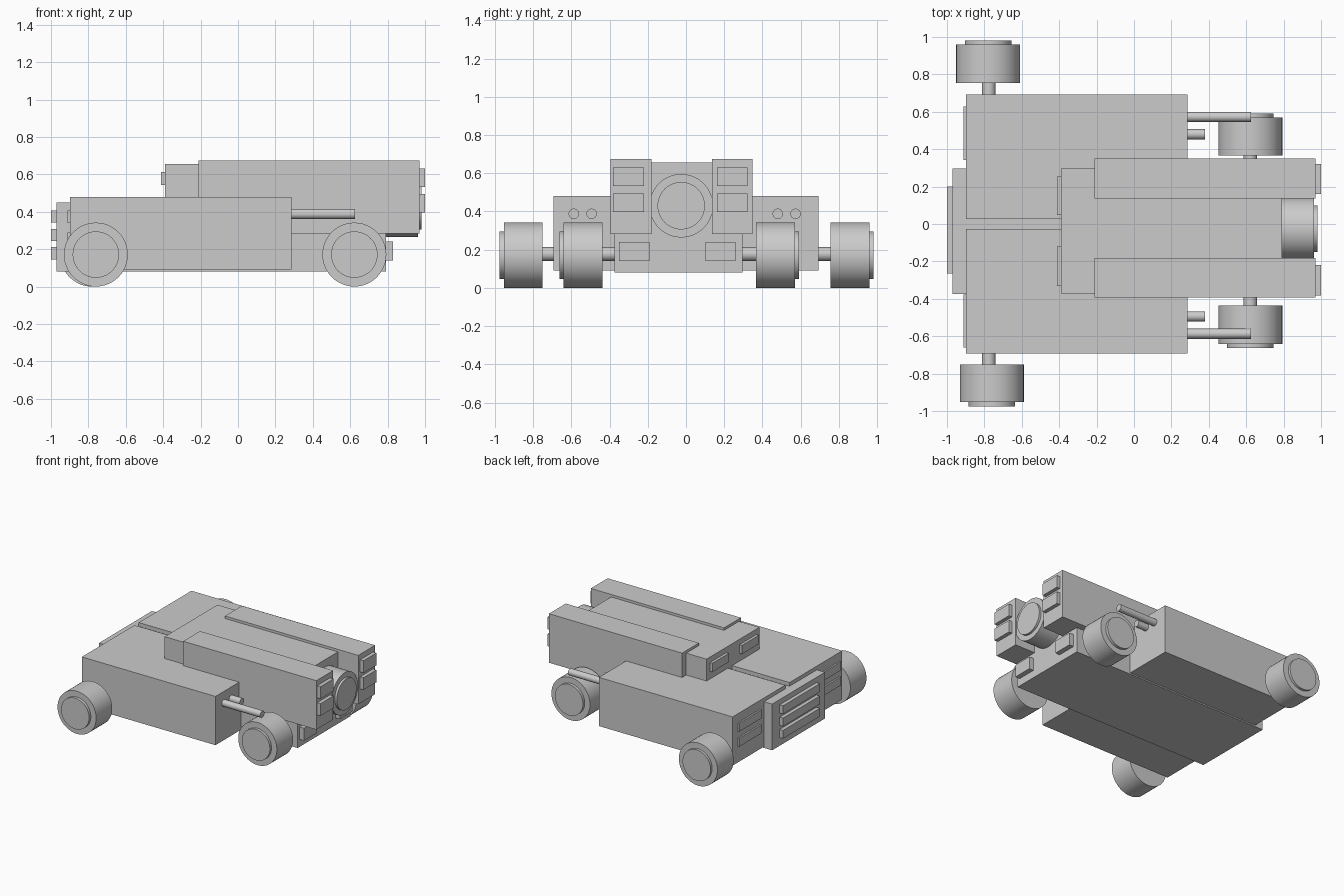
import bpy
import math

if "Cube" in bpy.data.objects:
    bpy.data.objects.remove(bpy.data.objects["Cube"])


def box(name, x, y, z):
    """Box from (min, max) ranges on each axis."""
    bpy.ops.mesh.primitive_cube_add(size=1)
    o = bpy.context.object
    o.name = name
    o.location = [(r[0] + r[1]) / 2 for r in (x, y, z)]
    o.scale = [abs(r[1] - r[0]) for r in (x, y, z)]
    bpy.ops.object.transform_apply(location=False, rotation=False, scale=True)
    return o


def rod(name, axis, a, b, u, v, r):
    """Cylinder from a to b along x (u, v = y, z) or along y (u, v = x, z)."""
    mid = (a + b) / 2
    loc = (mid, u, v) if axis == 'x' else (u, mid, v)
    rot = (0, math.pi / 2, 0) if axis == 'x' else (math.pi / 2, 0, 0)
    bpy.ops.mesh.primitive_cylinder_add(vertices=48, radius=r, depth=abs(b - a),
                                        location=loc, rotation=rot)
    bpy.ops.object.shade_smooth_by_angle(angle=math.radians(30))
    bpy.context.object.name = name


# Central hull and its tail grille
box("hull", (-0.97, 0.79), (-0.373, 0.296), (0.08, 0.45))
for z in (0.145, 0.243, 0.342):
    box("tail_grille_bar", (-1.0, -0.96), (-0.265, 0.2), (z, z + 0.066))

# Upper deck with rear vents
box("upper_deck", (-0.39, 0.79), (-0.371, 0.297), (0.28, 0.655))
for y in ((0.047, 0.255), (-0.332, -0.12)):
    box("deck_vent", (-0.412, -0.38), y, (0.542, 0.612))

# Front drum between the pods
rod("front_drum", 'x', 0.78, 0.962, -0.025, 0.43, 0.166)
rod("front_drum_lens", 'x', 0.95, 0.98, -0.025, 0.43, 0.124)

# Long top pods with front panels
for y0, y1, p0, p1 in ((0.136, 0.349, 0.161, 0.322), (-0.394, -0.181, -0.383, -0.219)):
    box("top_pod", (-0.21, 0.97), (y0, y1), (0.283, 0.675))
    for z in (0.397, 0.533):
        box("pod_panel", (0.96, 1.0), (p0, p1), (z, z + 0.098))

# Lamps on the hull nose
for y in ((-0.35, -0.192), (0.102, 0.26)):
    box("nose_lamp", (0.78, 0.83), y, (0.14, 0.24))

# Side sponsons, rear vents and barrels
for s in (1, -1):
    box("side_sponson", (-0.898, 0.286), (s * 0.027, s * 0.693), (0.09, 0.48))
    vent_y = (0.343, 0.627) if s > 0 else (-0.66, -0.378)
    for z in (0.22, 0.34):
        box("sponson_vent", (-0.911, -0.89), vent_y, (z, z + 0.068))
    off = -0.007
    rod("long_barrel", 'x', 0.25, 0.626, s * 0.58 + off, 0.388, 0.027)
    rod("short_barrel", 'x', 0.25, 0.38, s * 0.487 + off, 0.388, 0.027)

# Wheels: centre x, inner y, tyre outer y, hub outer y, axle x
for wx, y0, y1, y2, ax in ((-0.78, 0.755, 0.96, 0.98, -0.776),
                           (-0.76, -0.75, -0.953, -0.976, -0.776),
                           (0.622, 0.365, 0.57, 0.592, 0.622),
                           (0.622, -0.436, -0.641, -0.662, 0.622)):
    rod("tyre", 'y', y0, y1, wx, 0.171, 0.171)
    rod("hub_cap", 'y', y1 - 0.02 * math.copysign(1, y1), y2, wx, 0.171, 0.124)
    rod("axle", 'y', math.copysign(0.2, y0), y0 + 0.02 * math.copysign(1, y0), ax, 0.177, 0.036)
